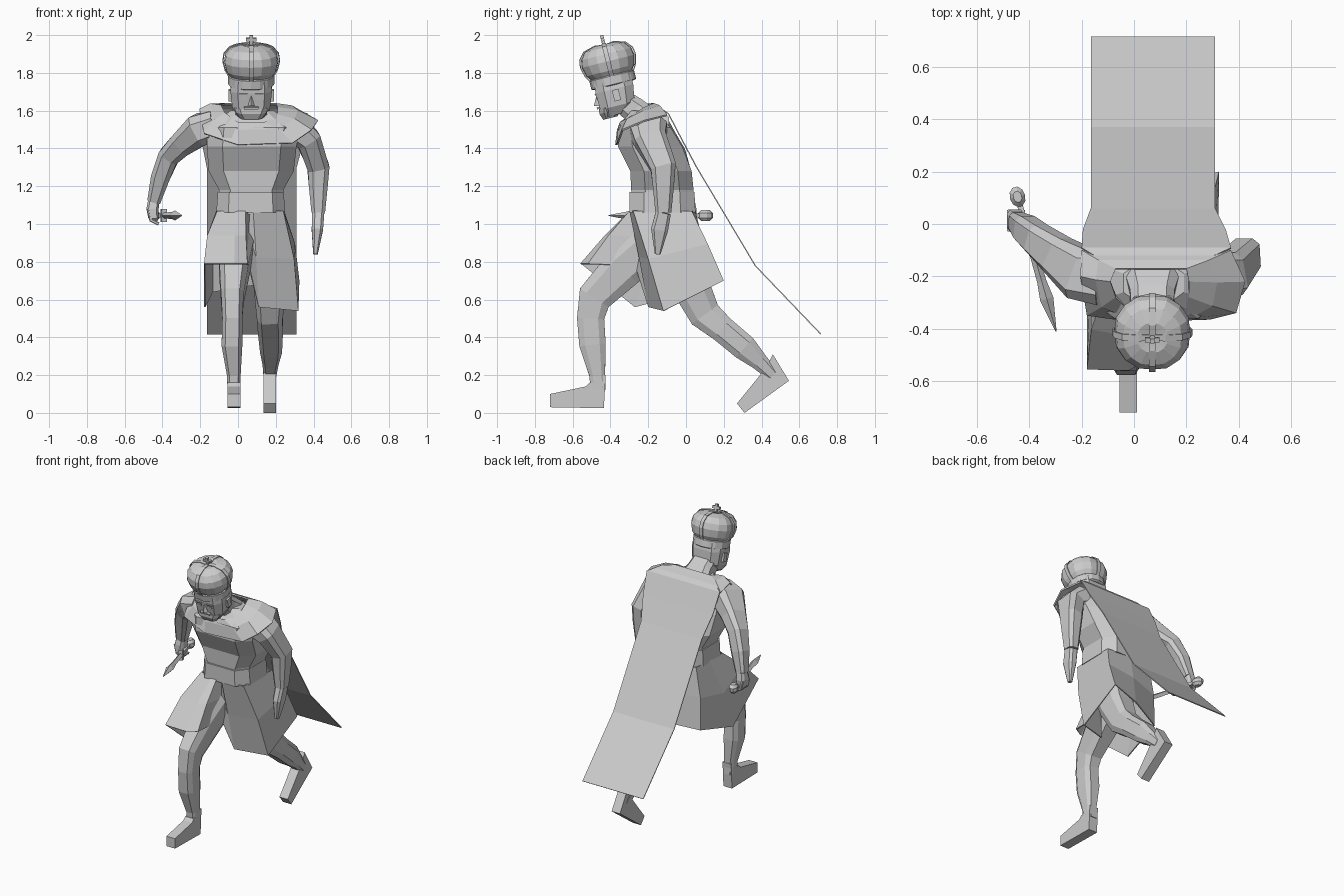
import bpy, bmesh, math
from mathutils import Vector, Matrix

if "Cube" in bpy.data.objects:
    bpy.data.objects.remove(bpy.data.objects["Cube"])

mat = bpy.data.materials.new("light grey")
mat.use_nodes = True
GREY = (0.6, 0.6, 0.6, 1)
mat.diffuse_color = GREY
mat.node_tree.nodes["Principled BSDF"].inputs["Base Color"].default_value = GREY

OCT = [(1, -.55), (1, .55), (.65, 1), (-.65, 1), (-1, .55), (-1, -.55), (-.65, -1), (.65, -1)]
HEAD = Matrix.Translation((.07, -.345, 1.59)) @ Matrix.Rotation(math.radians(14), 4, 'X')


def make(name, verts, faces, place=None, thick=0):
    mesh = bpy.data.meshes.new(name)
    mesh.from_pydata([tuple(v) for v in verts], [], faces)
    if place:
        mesh.transform(place)
    bm = bmesh.new()
    bm.from_mesh(mesh)
    bmesh.ops.recalc_face_normals(bm, faces=bm.faces)
    bm.to_mesh(mesh)
    bm.free()
    mesh.materials.append(mat)
    ob = bpy.data.objects.new(name, mesh)
    bpy.context.collection.objects.link(ob)
    if thick:
        mod = ob.modifiers.new("thickness", 'SOLIDIFY')
        mod.thickness = thick
    return ob


def skin(name, rings, place=None, closed=True, caps=True, thick=0):
    """Bridge successive rings of equal length."""
    n = len(rings[0])
    verts = [v for r in rings for v in r]
    faces = []
    for i in range(len(rings) - 1):
        for j in range(n if closed else n - 1):
            k = (j + 1) % n
            faces.append((i * n + j, i * n + k, (i + 1) * n + k, (i + 1) * n + j))
    if closed and caps:
        faces += [tuple(range(n)), tuple(range(len(verts) - n, len(verts)))]
    return make(name, verts, faces, place, thick)


def limb(name, stations, ref):
    """Tube along stations (x, y, z, half width along ref, half depth)."""
    pts = [Vector(s[:3]) for s in stations]
    rings = []
    for i, s in enumerate(stations):
        t = (pts[min(i + 1, len(pts) - 1)] - pts[max(i - 1, 0)]).normalized()
        u = (Vector(ref) - t * t.dot(Vector(ref))).normalized()
        v = t.cross(u)
        rings.append([pts[i] + u * a * s[3] + v * b * s[4] for a, b in OCT])
    return skin(name, rings)


def body(name, levels, place=None):
    """Chamfered block lofted through levels (z, x0, x1, y0, y1)."""
    rings = [[((x0 + x1) / 2 + a * (x1 - x0) / 2, (y0 + y1) / 2 + b * (y1 - y0) / 2, z)
              for a, b in OCT] for z, x0, x1, y0, y1 in levels]
    return skin(name, rings, place)


def lathe(name, profile, n, place, dent=1):
    rings = [[(r * (dent if j % 4 == 0 else 1) * math.cos(j * math.tau / n),
               r * (dent if j % 4 == 0 else 1) * math.sin(j * math.tau / n), z)
              for j in range(n)] for r, z in profile]
    return skin(name, rings, place)


def prism(name, outline, x0, x1):
    return skin(name, [[(x, y, z) for y, z in outline] for x in (x0, x1)])


def box(name, centre, size, place=None):
    verts = [[c + s * d / 2 for c, s, d in zip(centre, size, (i, j, k))]
             for i in (-1, 1) for j in (-1, 1) for k in (-1, 1)]
    return make(name, verts, [(0, 1, 3, 2), (4, 6, 7, 5), (0, 4, 5, 1),
                              (2, 3, 7, 6), (0, 2, 6, 4), (1, 5, 7, 3)], place)


# Torso and belt
body("torso", [(1.05, -.1, .24, -.28, .04), (1.18, -.1, .24, -.29, .04), (1.28, -.155, .295, -.295, .03),
               (1.41, -.165, .31, -.36, -.02), (1.51, -.16, .33, -.36, -.08), (1.6, -.04, .19, -.29, -.16)])
body("belt", [(1.06, -.115, .25, -.3, .05), (1.17, -.107, .242, -.3, .045)])

# Neck, head and face
limb("neck", [(.07, -.19, 1.55, .11, .06), (.07, -.27, 1.6, .085, .07), (.07, -.35, 1.66, .08, .06)], (1, 0, 0))
body("head", [(-.005, -.07, .07, -.09, .02), (.04, -.1, .1, -.102, .085),
              (.13, -.11, .11, -.105, .1), (.19, -.105, .105, -.1, .1)], HEAD)
body("beard", [(-.015, -.055, .055, -.1, -.02), (.02, -.08, .08, -.112, .0),
               (.045, -.09, .09, -.108, .02)], HEAD)
make("nose", [(-.017, -.11, .062), (.017, -.11, .062), (0, -.13, .068), (0, -.1, .125),
              (-.017, -.09, .065), (.017, -.09, .065)],
     [(0, 1, 2), (0, 2, 3), (1, 3, 2), (0, 3, 4), (1, 5, 3), (0, 4, 5, 1)], HEAD)
box("moustache", (0, -.11, .052), (.075, .016, .012), HEAD)
for side, tag in ((1, "left"), (-1, "right")):
    box(tag + "_eye", (side * .04, -.105, .105), (.03, .008, .014), HEAD)
    box(tag + "_brow", (side * .042, -.106, .125), (.045, .01, .008), HEAD)
    box(tag + "_ear", (side * .112, .0, .095), (.016, .035, .06), HEAD)

# Crown: band, puffed cap, arches and cross
lathe("crown_band", [(.112, .15), (.122, .155), (.122, .2), (.112, .21)], 16, HEAD)
lathe("crown_cap", [(.11, .195), (.137, .23), (.15, .28), (.143, .32), (.115, .355),
                    (.06, .372), (.01, .365)], 16, HEAD, .96)
ARCH = [(.116, .19), (.14, .23), (.153, .28), (.147, .322), (.115, .36), (.05, .377), (0, .37)]
arch = [(-r, z) for r, z in ARCH] + [(r, z) for r, z in ARCH[-2::-1]]
for k in range(2):
    turn = HEAD @ Matrix.Rotation(k * math.pi / 2, 4, 'Z')
    skin("crown_arch", [[(r, w, z) for r, z in arch] for w in (-.012, .012)],
         turn, closed=False, thick=.006)
box("cross_post", (0, 0, .392), (.018, .018, .06), HEAD)
box("cross_bar", (0, 0, .398), (.055, .018, .018), HEAD)

# Mantle around the shoulders
inner = [(.0, -.35, 1.54), (.14, -.35, 1.54), (.21, -.28, 1.58), (.21, -.22, 1.62), (.2, -.17, 1.64),
         (-.07, -.17, 1.64), (-.09, -.22, 1.63), (-.07, -.28, 1.59)]
outer = [(-.0, -.375, 1.42), (.29, -.365, 1.43), (.39, -.34, 1.5), (.425, -.22, 1.55), (.37, -.1, 1.58),
         (-.2, -.1, 1.58), (-.205, -.2, 1.61), (-.18, -.35, 1.48)]
middle = [(Vector(a) + Vector(b)) / 2 + Vector((0, -.003, .018)) for a, b in zip(inner, outer)]
skin("mantle", [inner, middle, outer], caps=False, thick=.01)

# Long cape trailing behind
rows = [(-.07, .2, -.17, 1.64), (-.2, .37, -.09, 1.585), (-.195, .35, -.02, 1.45),
        (-.165, .31, .06, 1.3), (-.165, .31, .37, .78), (-.165, .31, .715, .42)]
skin("cape", [[(x0 + (x1 - x0) * t / 4, y, z) for t in range(5)] for x0, x1, y, z in rows],
     closed=False, thick=.006)

# Skirt with a deep front fold, lifted by the forward knee
waist = [(-.11, -.25), (0, -.3), (.04, -.3), (.06, -.27), (.08, -.3), (.24, -.28),
         (.245, .03), (.07, .05), (-.1, .03), (-.115, -.1)]
hem = [(-.18, -.555, .79), (-.02, -.56, .79), (.05, -.52, .79), (.06, -.27, .78), (.11, -.2, .56),
       (.32, -.12, .54), (.325, .2, .7), (.1, .14, .68), (-.14, .04, .64), (-.18, -.27, .56)]
top = [Vector((x, y, 1.07)) for x, y in waist]
mid = [a.lerp(Vector(b), .5) + Vector(((a.x - .07) * .1, 0, .01)) for a, b in zip(top, hem)]
skin("skirt", [top, mid, hem], caps=False, thick=.008)

# Legs and boots
limb("right_leg", [(0, -.12, .95, .1, .11), (-.02, -.33, .77, .08, .11), (-.03, -.485, .61, .06, .09),
                   (-.03, -.505, .5, .053, .072), (-.032, -.495, .36, .055, .07),
                   (-.022, -.47, .2, .036, .042), (-.022, -.465, .12, .034, .04)], (1, 0, 0))
limb("left_leg", [(.17, -.05, .93, .1, .12), (.17, .03, .66, .085, .1), (.168, .1, .52, .068, .085),
                  (.172, .19, .445, .066, .07), (.175, .31, .345, .058, .068),
                  (.172, .39, .27, .042, .046), (.168, .46, .2, .033, .035)], (1, 0, 0))
prism("right_boot", [(-.72, .03), (-.435, .025), (-.425, .2), (-.44, .2), (-.44, .165),
                     (-.51, .16), (-.53, .14), (-.72, .1)], -.055, .012)
prism("left_boot", [(.31, 0), (.545, .17), (.46, .31), (.44, .27), (.4, .21), (.27, .05)], .135, .2)

# Arms
limb("right_arm", [(-.12, -.2, 1.52, .11, .08), (-.2, -.19, 1.5, .1, .085), (-.29, -.12, 1.43, .075, .065),
                   (-.365, -.06, 1.36, .06, .055), (-.41, -.02, 1.25, .052, .05),
                   (-.445, .01, 1.12, .035, .035)], (0, 1, 0))
limb("left_arm", [(.3, -.2, 1.5, .1, .08), (.37, -.19, 1.45, .085, .065), (.425, -.12, 1.3, .068, .058),
                  (.425, -.12, 1.2, .056, .05), (.425, -.12, 1.06, .042, .036)], (0, 1, 0))
limb("left_hand", [(.425, -.12, 1.06, .04, .032), (.42, -.14, .97, .045, .03),
                   (.41, -.15, .84, .015, .012)], (0, 1, 0))
body("right_hand", [(1.03, -.475, -.42, -.03, .05), (1.08, -.485, -.42, -.03, .055),
                    (1.13, -.475, -.415, -.02, .045)])
for k in range(4):
    y = -.02 + k * .022
    limb("right_finger", [(-.475, y, 1.08, .009, .01), (-.46, y, 1.02, .009, .01),
                          (-.42, y, 1.0, .008, .009)], (0, 1, 0))

# Short sword held level: pommel, grip, guard and blade
SWORD = Matrix.Translation((-.435, .07, 1.045)) @ Matrix.Rotation(math.radians(16), 4, 'Z')
lathe("sword_pommel", [(.022, -.03), (.04, -.012), (.04, .012), (.022, .03)], 10,
      SWORD @ Matrix.Translation((0, .035, 0)) @ Matrix.Scale(.75, 4, (1, 0, 0)))
box("sword_grip", (0, -.06, 0), (.022, .18, .022), SWORD)
box("sword_guard", (0, -.15, 0), (.03, .022, .07), SWORD)
blade = [(-.15, .016), (-.3, .018), (-.37, .026), (-.5, .002)]
skin("sword_blade", [[(-w, y, 0), (0, y, w), (w, y, 0), (0, y, -w)] for y, w in blade], SWORD)
